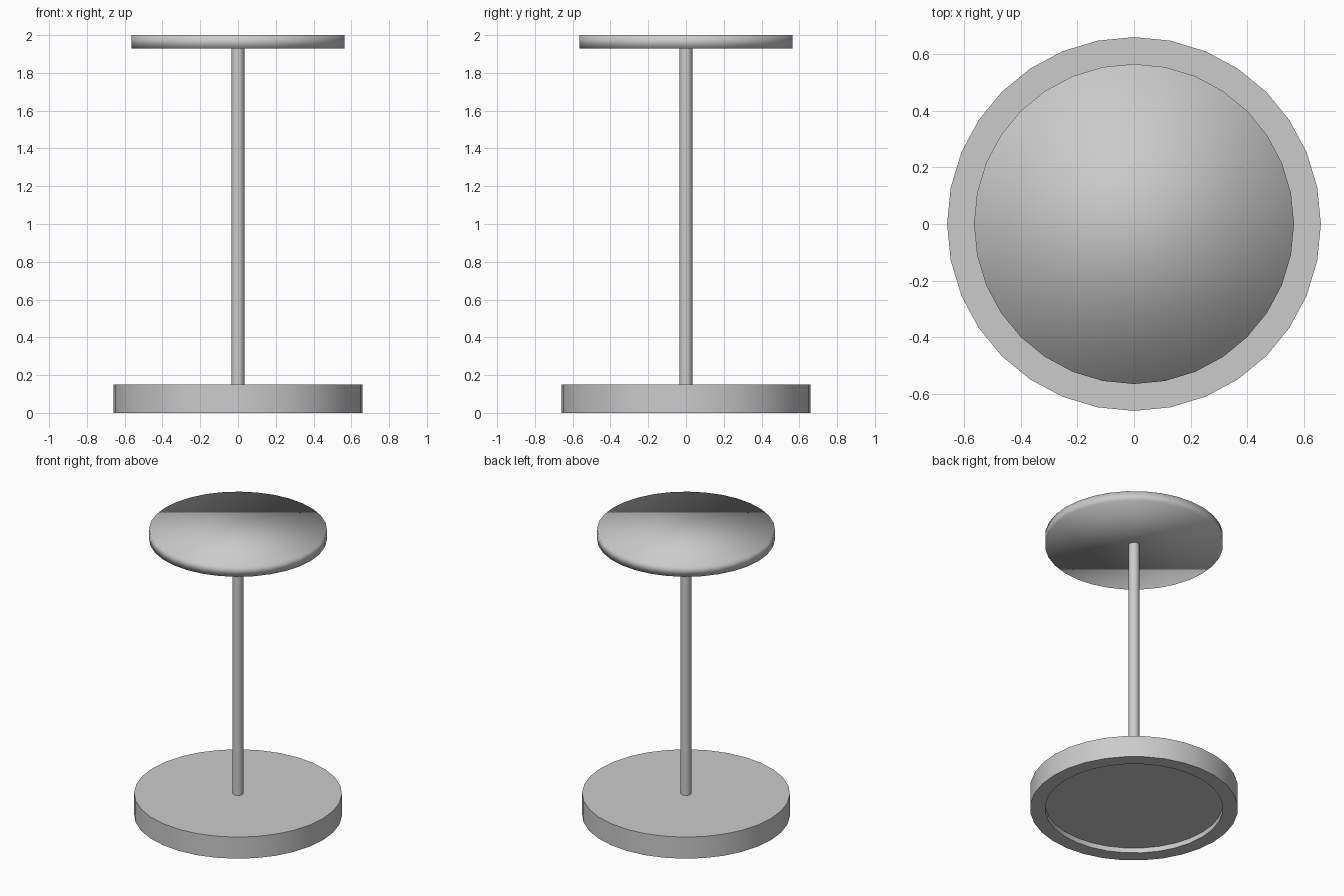
import bpy
from math import radians

if "Cube" in bpy.data.objects:
    bpy.data.objects.remove(bpy.data.objects["Cube"])


def disc(name, radius, z0, z1, sides=32):
    bpy.ops.mesh.primitive_cylinder_add(
        vertices=sides, radius=radius, depth=z1 - z0, location=(0, 0, (z0 + z1) / 2))
    obj = bpy.context.object
    obj.name = name
    return obj


def lathe(name, profile, sides=32):
    """Stack rings of (radius, z) and cap both ends."""
    from math import cos, sin, tau
    verts = [(r * cos(tau * i / sides), r * sin(tau * i / sides), z)
             for r, z in profile for i in range(sides)]
    faces = [tuple(range(sides))[::-1]]
    for k in range(len(profile) - 1):
        for i in range(sides):
            j = (i + 1) % sides
            faces.append((k * sides + i, k * sides + j,
                          (k + 1) * sides + j, (k + 1) * sides + i))
    faces.append(tuple(range((len(profile) - 1) * sides, len(profile) * sides)))
    mesh = bpy.data.meshes.new(name)
    mesh.from_pydata(verts, [], faces)
    obj = bpy.data.objects.new(name, mesh)
    bpy.context.collection.objects.link(obj)
    bpy.ops.object.select_all(action='DESELECT')
    obj.select_set(True)
    bpy.context.view_layer.objects.active = obj
    return obj


# Heavy base with a shallow recess underneath
base = lathe("base", [(0.565, 0.035), (0.565, 0), (0.66, 0), (0.66, 0.151)])
bpy.ops.object.shade_smooth_by_angle(angle=radians(30))

# Central pole
disc("pole", 0.034, 0.14, 1.94)
bpy.ops.object.shade_smooth_by_angle(angle=radians(30))

# Round top plate, fully smooth shaded
disc("top_plate", 0.565, 1.93, 2.0)
bpy.ops.object.shade_smooth()
